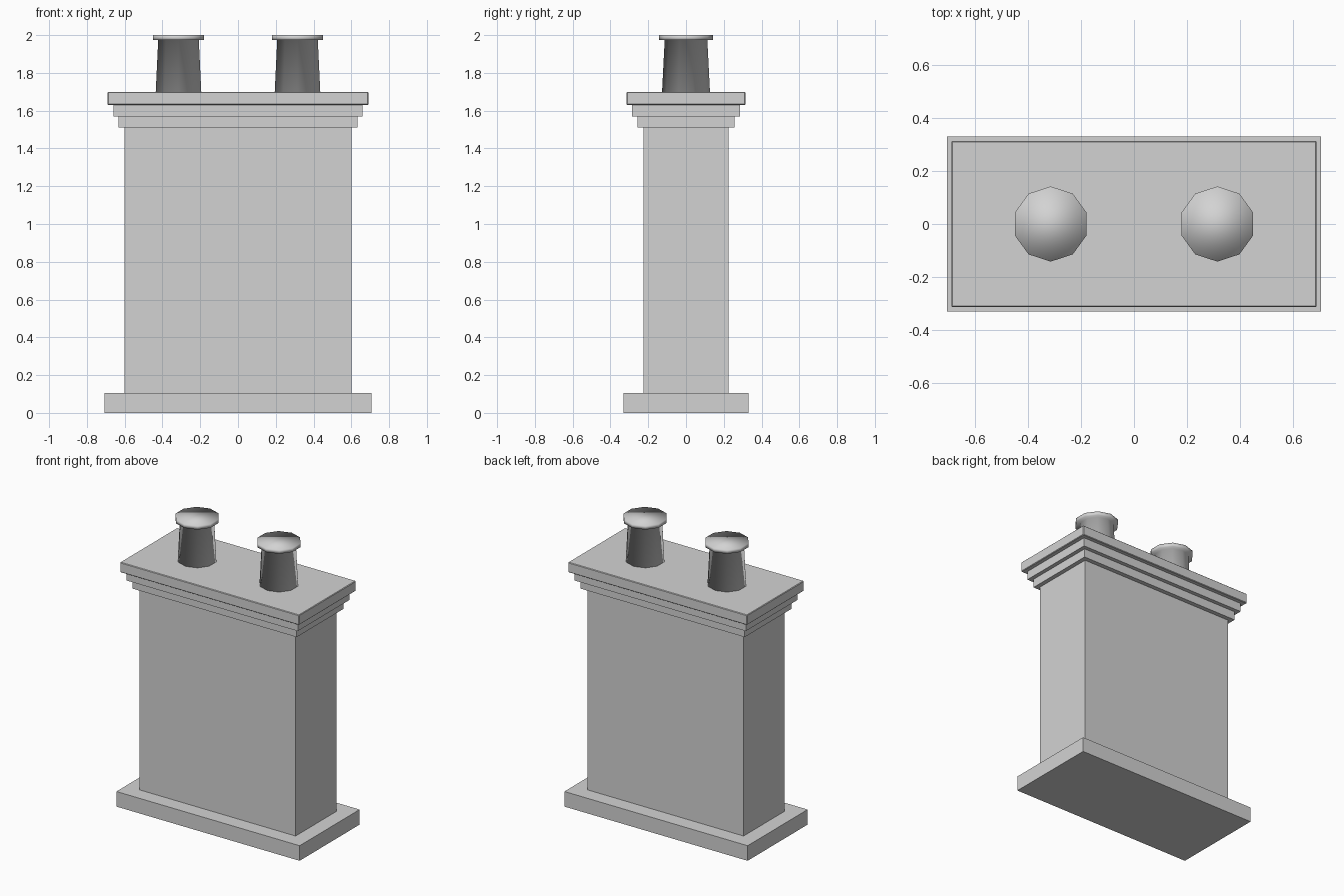
import bpy
import bmesh
from math import cos, sin, pi

cube = bpy.data.objects.get("Cube")
if cube:
    bpy.data.objects.remove(cube, do_unlink=True)

# Single plain stone colour
stone = bpy.data.materials.new("light grey stone")
stone.use_nodes = True
grey = (0.65, 0.65, 0.65, 1)
stone.diffuse_color = grey
stone.node_tree.nodes["Principled BSDF"].inputs["Base Color"].default_value = grey


def add_object(name, bm):
    mesh = bpy.data.meshes.new(name)
    bmesh.ops.recalc_face_normals(bm, faces=bm.faces)
    bm.to_mesh(mesh)
    bm.free()
    mesh.materials.append(stone)
    obj = bpy.data.objects.new(name, mesh)
    bpy.context.collection.objects.link(obj)
    return obj


def block(name, half_x, half_y, bottom, top):
    bm = bmesh.new()
    bmesh.ops.create_cube(bm, size=2)
    for v in bm.verts:
        v.co.x *= half_x
        v.co.y *= half_y
        v.co.z = top if v.co.z > 0 else bottom
    return add_object(name, bm)


def lathe(name, x, profile, sides=10):
    """Closed smooth solid turned from (radius, height) pairs."""
    bm = bmesh.new()
    angles = [pi / 2 + 2 * pi * i / sides for i in range(sides)]
    rings = [[bm.verts.new((r * cos(a), r * sin(a), z)) for a in angles]
             for r, z in profile]
    for low, high in zip(rings, rings[1:]):
        for i in range(sides):
            j = (i + 1) % sides
            bm.faces.new((low[i], low[j], high[j], high[i]))
    bm.faces.new(rings[0])
    bm.faces.new(rings[-1])
    for f in bm.faces:
        f.smooth = True
    obj = add_object(name, bm)
    obj.location.x = x
    return obj


# Plinth, shaft and stepped crown
block("base_plinth", 0.706, 0.33, 0, 0.105)
block("stack_shaft", 0.602, 0.226, 0.105, 1.51)
block("lower_corbel", 0.632, 0.257, 1.51, 1.57)
block("middle_corbel", 0.66, 0.285, 1.57, 1.63)
slab = block("top_slab", 0.69, 0.314, 1.63, 1.70)
bevel = slab.modifiers.new("edge_bevel", "BEVEL")
bevel.width = 0.004
bevel.segments = 1

# Tapered pots with a flared rim
pot_profile = [(0.127, 1.695), (0.113, 1.973), (0.142, 1.973), (0.142, 2.0)]
for side, x in (("left", 0.315), ("right", -0.315)):
    lathe("chimney_pot_" + side, x, pot_profile)
